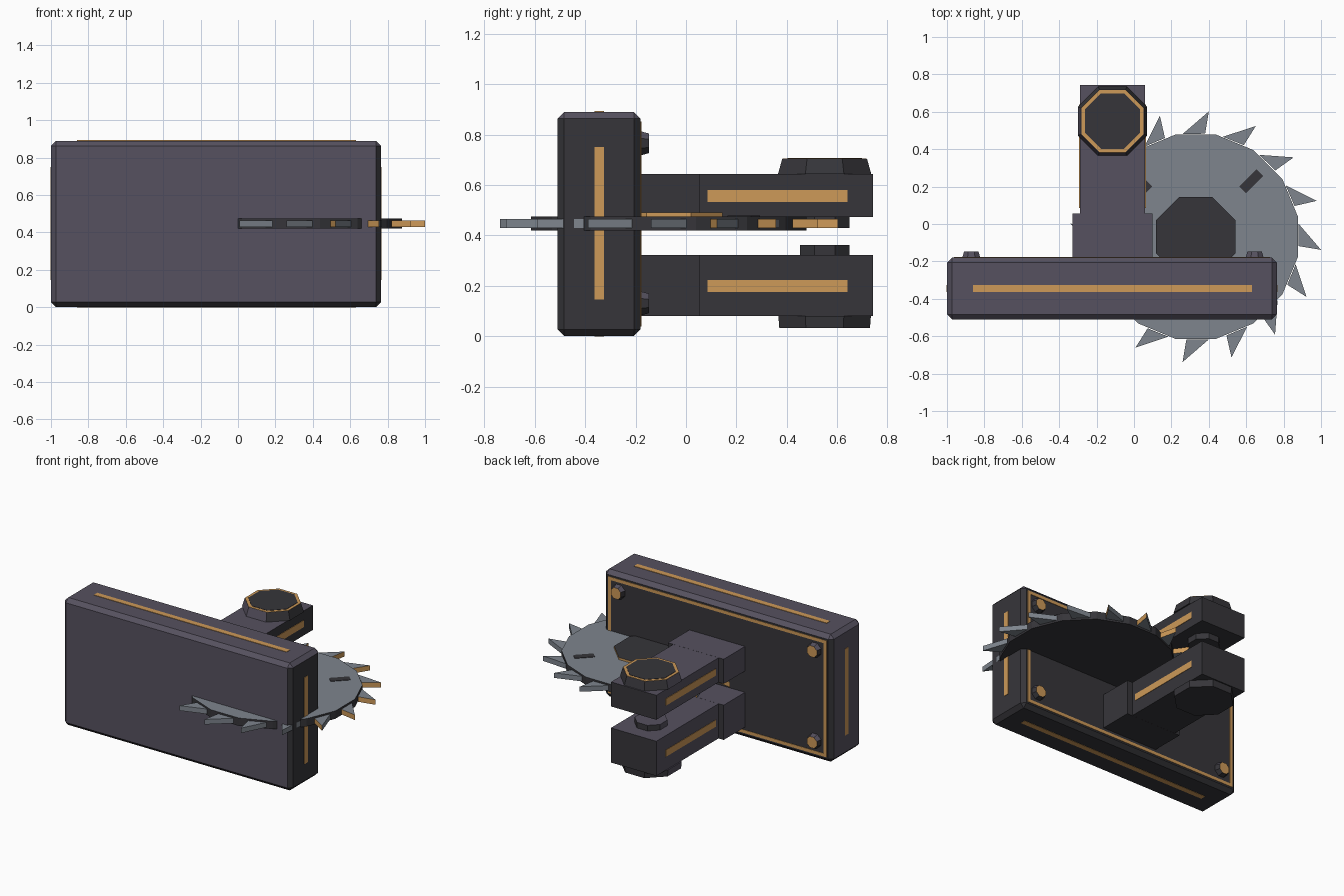
import bpy, bmesh, math
from mathutils import Matrix, Vector

if "Cube" in bpy.data.objects:
    bpy.data.objects.remove(bpy.data.objects["Cube"])


def material(name, rgb):
    m = bpy.data.materials.new(name)
    m.diffuse_color = (*rgb, 1)
    m.use_nodes = True
    m.node_tree.nodes["Principled BSDF"].inputs["Base Color"].default_value = m.diffuse_color
    return m


PURPLE, DARK, STEEL, ORANGE = range(4)
MATS = [material("purple_grey", (0.093, 0.083, 0.115)),
        material("charcoal", (0.037, 0.036, 0.042)),
        material("steel", (0.21, 0.235, 0.27)),
        material("amber", (0.61, 0.32, 0.098))]


def shell_rule(n, c):
    # purple toward front, left and top; charcoal elsewhere
    if n.z > 0.5:
        return PURPLE
    return DARK if n.x > 0.1 or n.y > 0.1 or n.z < -0.1 else PURPLE


def finish(name, bm, rule):
    bmesh.ops.recalc_face_normals(bm, faces=bm.faces)
    bm.normal_update()
    for f in bm.faces:
        f.material_index = rule(f.normal, f.calc_center_median()) if callable(rule) else rule
    me = bpy.data.meshes.new(name)
    bm.to_mesh(me)
    bm.free()
    for m in MATS:
        me.materials.append(m)
    ob = bpy.data.objects.new(name, me)
    bpy.context.collection.objects.link(ob)
    return ob


def box(name, x, y, z, rule, bevel=0):
    bm = bmesh.new()
    bmesh.ops.create_cube(bm, size=1)
    for v in bm.verts:
        v.co = [r[0] + (r[1] - r[0]) * (c + 0.5) for c, r in zip(v.co, (x, y, z))]
    if bevel:
        bmesh.ops.bevel(bm, geom=bm.edges[:], offset=bevel, segments=1, affect='EDGES')
    return finish(name, bm, rule)


def polygon(n, apothem):
    # regular polygon with flat sides facing the axes
    r = apothem / math.cos(math.pi / n)
    return [(r * math.cos((i + 0.5) * 2 * math.pi / n),
             r * math.sin((i + 0.5) * 2 * math.pi / n)) for i in range(n)]


def prism(name, pts, center, height, rule, taper=1, turn=Matrix()):
    bm = bmesh.new()
    rings = [[bm.verts.new(turn @ Vector((px * s, py * s, h)) + Vector(center)) for px, py in pts]
             for s, h in ((1, 0), (taper, height))]
    n = len(pts)
    bm.faces.new(rings[0])
    bm.faces.new(rings[1])
    for i in range(n):
        j = (i + 1) % n
        bm.faces.new((rings[0][i], rings[0][j], rings[1][j], rings[1][i]))
    return finish(name, bm, rule)


# Main slab
X0, X1, Y0, Y1, H = -1.0, 0.765, -0.51, -0.18, 0.89
box("slab", (X0, X1), (Y0, Y1), (0, H), shell_rule, 0.027)

# Light strips on the slab edges
T = 0.003
for name, z in (("top", H), ("bottom", 0.001)):
    box(f"slab_strip_{name}", (-0.86, 0.63), (-0.363, -0.325), (z - T, z + T if z else T), ORANGE)
for name, x in (("left", X0), ("right", X1)):
    box(f"slab_strip_{name}", (x - T, x + T), (-0.363, -0.325), (0.145, 0.75), ORANGE)

# Border on the rear panel
W, A, B, C, D = 0.022, -0.962, 0.727, 0.038, 0.852
for name, x, z in (("bottom", (A, B), (C, C + W)), ("top", (A, B), (D - W, D)),
                   ("left", (A, A + W), (C + W, D - W)), ("right", (B - W, B), (C + W, D - W))):
    box(f"rear_border_{name}", x, (Y1 - T, Y1 + T), z, ORANGE)

# Corner bolts with amber heads
to_back = Matrix.Rotation(-math.pi / 2, 4, 'X')
for x in (-0.87, 0.645):
    for z in (0.13, 0.765):
        prism("corner_bolt", polygon(8, 0.048), (x, Y1, z), 0.034,
              lambda n, c: ORANGE if n.y > 0.9 else shell_rule(n, c), 0.8, to_back)

# Two arms with stepped bases and side strips
for name, z, s in (("upper", (0.472, 0.643), (0.532, 0.58)), ("lower", (0.08, 0.322), (0.175, 0.222))):
    box(f"{name}_arm", (-0.29, 0.06), (-0.19, 0.742), z, shell_rule)
    box(f"{name}_arm_base", (-0.33, 0.10), (-0.19, 0.055), (z[0] - 0.0005, z[1] + 0.0005), shell_rule)
    for x in (-0.29, 0.06):
        box(f"{name}_arm_strip", (x - T, x + T), (0.085, 0.64), s, ORANGE)

# Pivot caps and pins at the arm ends
PX, PY = -0.115, 0.55
prism("upper_cap", polygon(8, 0.185), (PX, PY, 0.643), 0.06, shell_rule, 0.91)
prism("upper_cap_ring", polygon(8, 0.167), (PX, PY, 0.702), 0.003, ORANGE)
prism("upper_cap_center", polygon(8, 0.148), (PX, PY, 0.703), 0.004, DARK)
prism("lower_cap", polygon(8, 0.18), (PX, PY, 0.033), 0.047, shell_rule, 1.02)
prism("upper_pin", polygon(8, 0.098), (PX, PY, 0.43), 0.045, shell_rule)
prism("lower_pin", polygon(8, 0.098), (PX, PY, 0.32), 0.041, shell_rule)

# Saw blade disc and hub
BX, BY = 0.33, -0.068
prism("blade_disc", polygon(16, 0.546), (BX, BY, 0.42), 0.055,
      lambda n, c: STEEL if n.z > 0.5 else DARK)
prism("blade_hub", polygon(8, 0.212), (BX, BY, 0.474), 0.016,
      lambda n, c: DARK if n.z > 0.5 else ORANGE)

# Dark slots on the blade
for k in range(4):
    a = math.radians(45 + 90 * k)
    prism("blade_slot", [(0.355, -0.025), (0.485, -0.025), (0.485, 0.025), (0.355, 0.025)],
          (BX, BY, 0.473), 0.005, DARK, 1, Matrix.Rotation(a, 4, 'Z'))

# Sixteen saw teeth with amber cutting faces
def polar(r, deg):
    return r * math.cos(math.radians(deg)), r * math.sin(math.radians(deg))


for k in range(16):
    a = 22.5 * k
    tip, lead, heel = polar(0.674, a - 6), polar(0.554, a + 7.2), polar(0.553, a - 5.2)
    cut = Vector((math.sin(math.radians(a)), -math.cos(math.radians(a)), 0))
    prism("saw_tooth", [heel, tip, lead], (BX, BY, 0.43), 0.035,
          lambda n, c: ORANGE if n.dot(cut) > 0.9 else STEEL)
